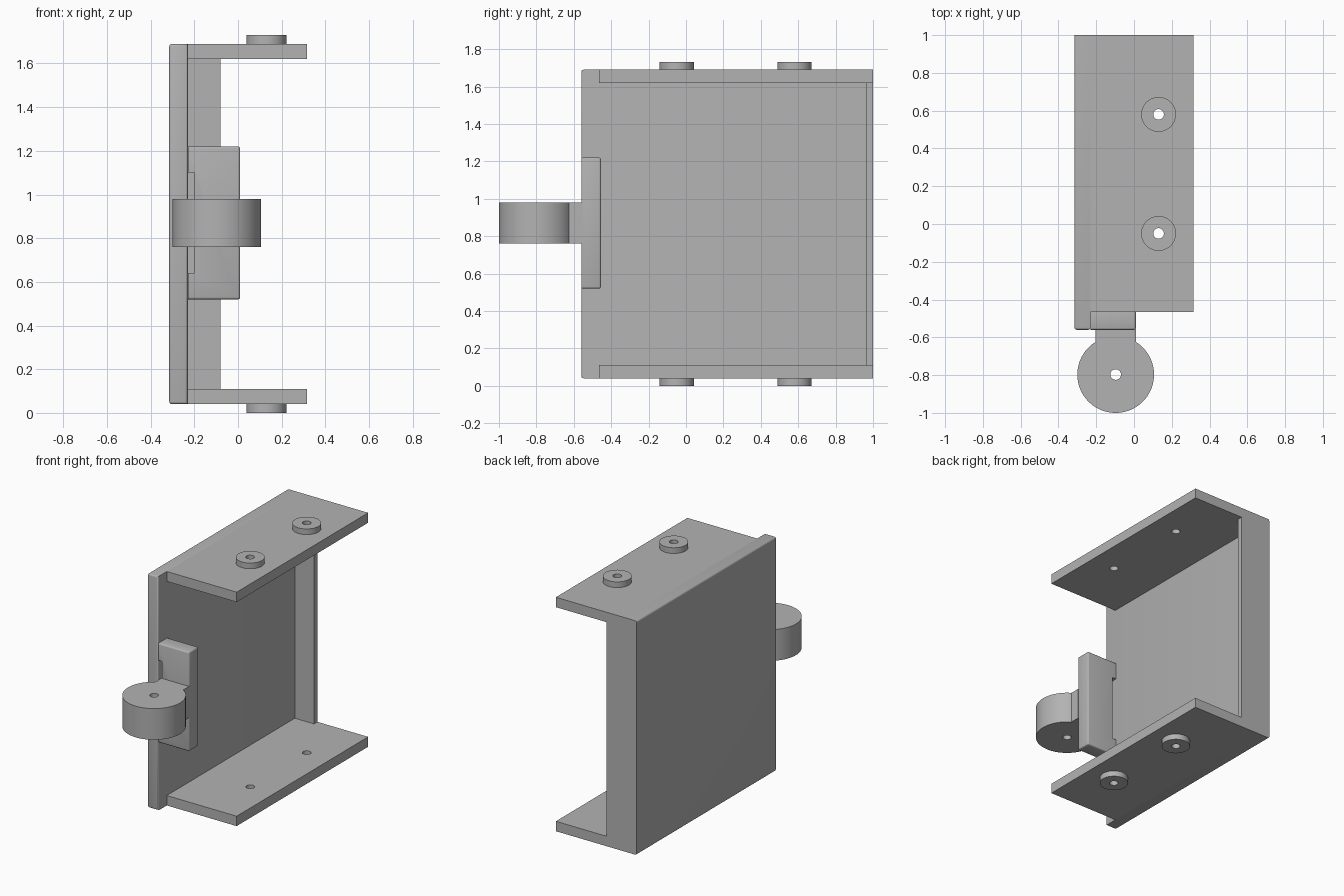
import bpy, bmesh
from mathutils import Vector, Matrix

if "Cube" in bpy.data.objects:
    bpy.data.objects.remove(bpy.data.objects["Cube"], do_unlink=True)

grey = bpy.data.materials.new("mid grey")
grey.use_nodes = True
COLOR = (0.45, 0.45, 0.45, 1)
grey.diffuse_color = COLOR
grey.node_tree.nodes["Principled BSDF"].inputs["Base Color"].default_value = COLOR


def finish(name, bm):
    bmesh.ops.recalc_face_normals(bm, faces=bm.faces)
    mesh = bpy.data.meshes.new(name)
    bm.to_mesh(mesh)
    bm.free()
    mesh.materials.append(grey)
    obj = bpy.data.objects.new(name, mesh)
    bpy.context.collection.objects.link(obj)
    return obj


def prism(name, profile, y0, y1, bevel=0, rule=None):
    """Extrude an x-z outline along y; round the edges whose midpoint meets the rule."""
    bm = bmesh.new()
    face = bm.faces.new([bm.verts.new((x, y0, z)) for x, z in profile])
    out = bmesh.ops.extrude_face_region(bm, geom=[face])["geom"]
    moved = [v for v in out if isinstance(v, bmesh.types.BMVert)]
    bmesh.ops.translate(bm, verts=moved, vec=(0, y1 - y0, 0))
    if bevel:
        edges = [e for e in bm.edges if rule((e.verts[0].co + e.verts[1].co) / 2)]
        bmesh.ops.bevel(bm, geom=edges, offset=bevel, segments=3, profile=0.5, affect='EDGES')
    return finish(name, bm)


def box(name, x, y, z, **kw):
    return prism(name, [(x[0], z[0]), (x[1], z[0]), (x[1], z[1]), (x[0], z[1])], *y, **kw)


def cylinder(name, x, y, z, r, segments=64):
    bm = bmesh.new()
    bmesh.ops.create_cone(bm, cap_ends=True, segments=segments, radius1=r, radius2=r,
                          depth=z[1] - z[0],
                          matrix=Matrix.Translation((x, y, (z[0] + z[1]) / 2)))
    return finish(name, bm)


def combine(obj, other, operation):
    mod = obj.modifiers.new(operation, 'BOOLEAN')
    mod.operation, mod.object, mod.solver = operation, other, 'EXACT'
    bpy.context.view_layer.objects.active = obj
    bpy.ops.object.modifier_apply(modifier=mod.name)
    bpy.data.objects.remove(other, do_unlink=True)


def smooth(obj):
    bpy.ops.object.select_all(action='DESELECT')
    obj.select_set(True)
    bpy.context.view_layer.objects.active = obj
    bpy.ops.object.shade_smooth_by_angle(angle=0.6)


LEFT, INNER, RIGHT = -0.315, -0.23, 0.315
FRONT, BACK = -0.56, 1.0
LOW, HIGH, THICK = 0.04, 1.69, 0.07

# Side wall, rounded on its front and outer edges
wall = box("side_wall", (LEFT, INNER), (FRONT, BACK), (LOW, HIGH), bevel=0.012,
           rule=lambda c: c.y < FRONT + 0.01 or (c.x < LEFT + 0.01 and c.y < BACK - 0.01))
smooth(wall)

# Narrow flange along the back
box("back_flange", (INNER, -0.08), (0.962, BACK), (LOW + THICK, HIGH - THICK))

# Top and bottom plates, each with two drilled bosses
for name, z, boss_z in (("bottom_plate", (LOW, LOW + THICK), (0, LOW + 0.02)),
                        ("top_plate", (HIGH - THICK, HIGH), (HIGH - 0.02, 1.73))):
    plate = box(name, (INNER, RIGHT), (-0.465, BACK), z)
    for y in (-0.05, 0.58):
        combine(plate, cylinder("boss", 0.13, y, boss_z, 0.092), 'UNION')
        combine(plate, cylinder("drill", 0.13, y, (-0.1, 1.9), 0.028, 32), 'DIFFERENCE')
    smooth(plate)

# Mounting block with a slot beside the wall
outline = [(INNER, 0.52), (0.01, 0.52), (0.01, 1.22), (INNER, 1.22),
           (INNER, 1.10), (-0.2, 1.10), (-0.2, 0.64), (INNER, 0.64)]
block = prism("mounting_block", outline, FRONT, -0.455, bevel=0.01,
              rule=lambda c: c.x > -0.15 and (c.z < 0.53 or c.z > 1.21 or c.x > 0))
smooth(block)

# Round lug on a short neck, drilled through
lug = cylinder("round_lug", -0.097, -0.797, (0.76, 0.98), 0.203, 96)
combine(lug, box("neck", (-0.205, 0.01), (-0.7, FRONT + 0.005), (0.76, 0.98)), 'UNION')
combine(lug, cylinder("drill", -0.097, -0.797, (0.5, 1.2), 0.028, 32), 'DIFFERENCE')
smooth(lug)
